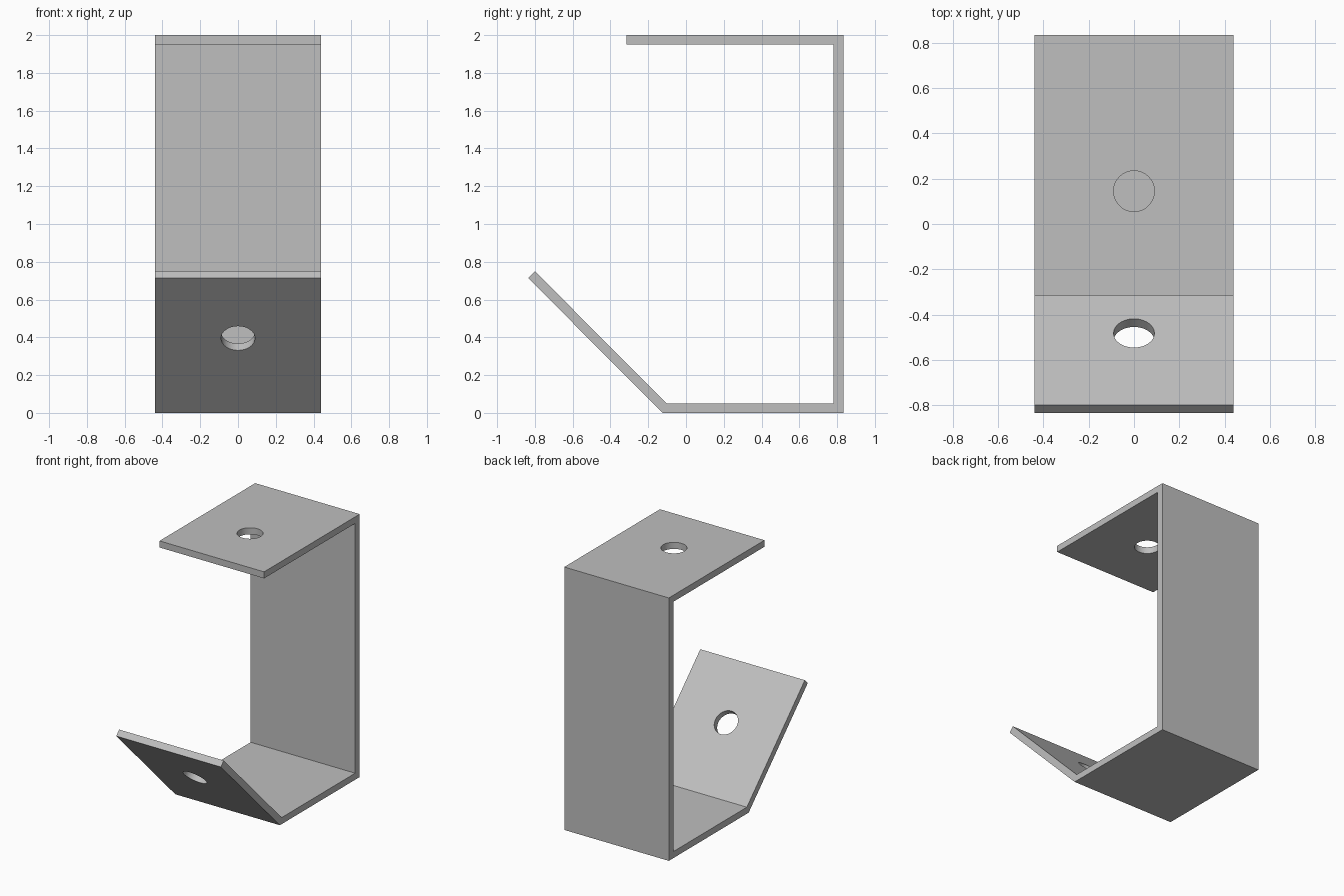
import bpy, bmesh
from math import radians
from mathutils import Matrix

cube = bpy.data.objects.get("Cube")
if cube:
    bpy.data.objects.remove(cube)

WIDTH = 0.88
HOLE_RADIUS = 0.09

grey = bpy.data.materials.new("plain grey metal")
grey.use_nodes = True
colour = (0.52, 0.52, 0.52, 1)
grey.diffuse_color = colour
grey.node_tree.nodes["Principled BSDF"].inputs["Base Color"].default_value = colour


def add_object(name, bm):
    mesh = bpy.data.meshes.new(name)
    bmesh.ops.recalc_face_normals(bm, faces=bm.faces)
    bm.to_mesh(mesh)
    bm.free()
    mesh.materials.append(grey)
    obj = bpy.data.objects.new(name, mesh)
    bpy.context.collection.objects.link(obj)
    return obj


# Bent strip: side profile (y, z) extruded across the width
profile = [(-0.315, 2), (0.835, 2), (0.835, 0), (-0.125, 0), (-0.835, 0.714),
           (-0.8, 0.75), (-0.103, 0.05), (0.78, 0.05), (0.78, 1.95), (-0.315, 1.95)]
bm = bmesh.new()
face = bm.faces.new([bm.verts.new((-WIDTH / 2, y, z)) for y, z in profile])
strip = bmesh.ops.extrude_face_region(bm, geom=[face])
bmesh.ops.translate(bm, vec=(WIDTH, 0, 0),
                    verts=[g for g in strip["geom"] if isinstance(g, bmesh.types.BMVert)])
bracket = add_object("bent_bracket", bm)


# Round holes drilled square to each flange
def drill(name, y, z, tilt):
    bm = bmesh.new()
    bmesh.ops.create_cone(bm, cap_ends=True, segments=48, radius1=HOLE_RADIUS,
                          radius2=HOLE_RADIUS, depth=0.2,
                          matrix=Matrix.Translation((0, y, z)) @ Matrix.Rotation(radians(tilt), 4, "X"))
    cutter = add_object(name, bm)
    cutter.hide_render = True
    cutter.hide_set(True)
    cut = bracket.modifiers.new(name, "BOOLEAN")
    cut.operation = "DIFFERENCE"
    cut.solver = "EXACT"
    cut.object = cutter


drill("top_hole_cutter", 0.145, 1.975, 0)
drill("angled_hole_cutter", -0.5, 0.413, -45)

# Apply the cuts, then smooth the hole walls only
bpy.ops.object.select_all(action="DESELECT")
bpy.context.view_layer.objects.active = bracket
bracket.select_set(True)
for name in [m.name for m in bracket.modifiers]:
    bpy.ops.object.modifier_apply(modifier=name)
for cutter in [o for o in bpy.data.objects if o.name.endswith("_cutter")]:
    bpy.data.objects.remove(cutter)
bpy.ops.object.shade_smooth_by_angle(angle=radians(30))
